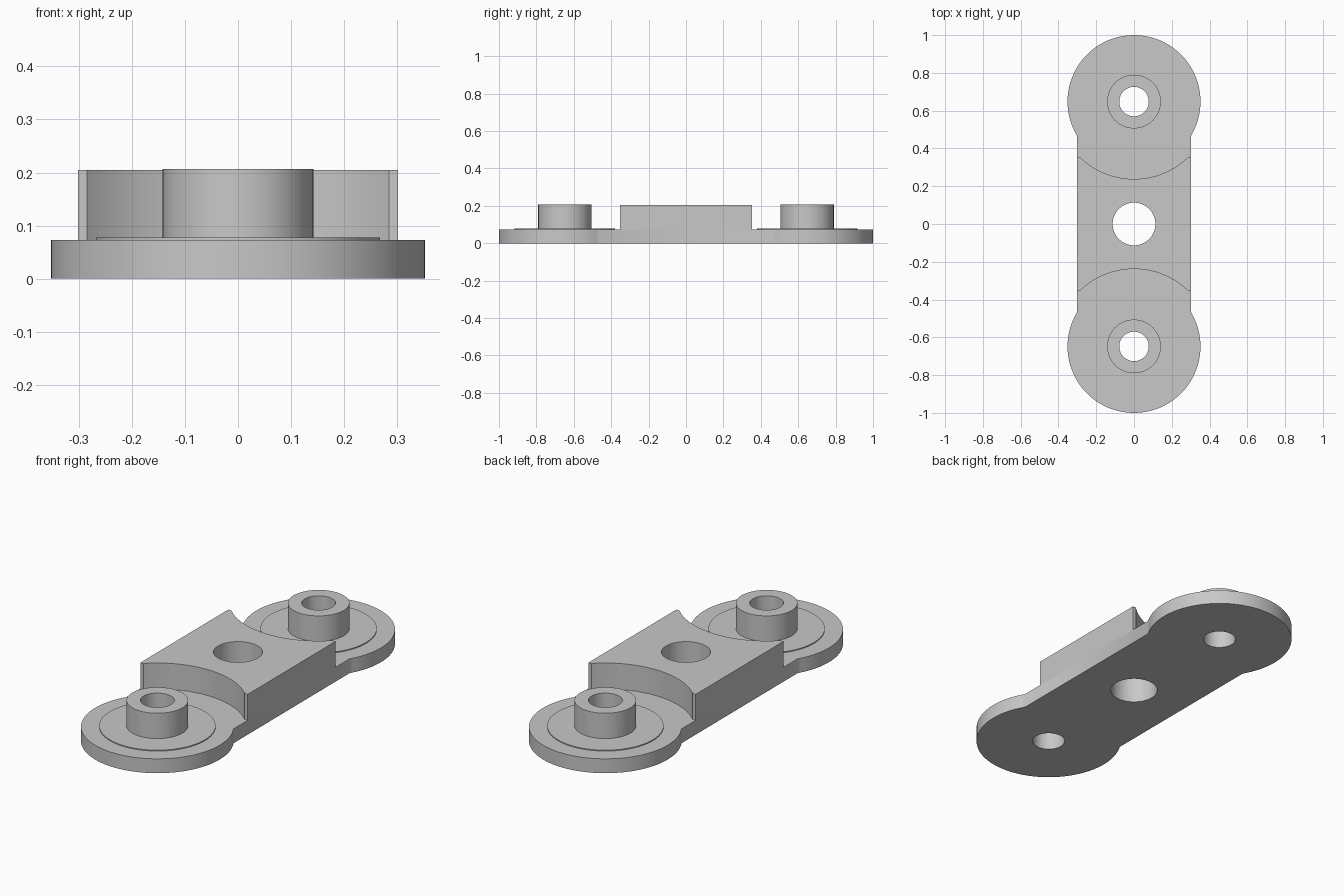
import bpy
import bmesh
from math import acos, asin, cos, sin, pi, radians, sqrt

cube = bpy.data.objects.get("Cube")
if cube:
    bpy.data.objects.remove(cube, do_unlink=True)

# Main dimensions
END_Y = 0.648
END_R = 0.352
HALF_W = 0.302
PIN_R = 0.078
CENTRE_R = 0.113
PLATE_Z = 0.073
STEP_Z = 0.078
TOP_Z = 0.205
BLOCK_Y = 0.353
RELIEF_R = 0.41

grey = bpy.data.materials.new("plain grey")
grey.use_nodes = True
colour = (0.58, 0.58, 0.58, 1)
grey.diffuse_color = colour
grey.node_tree.nodes["Principled BSDF"].inputs["Base Color"].default_value = colour


def arc(cy, r, a0, a1, n):
    return [(r * cos(a0 + (a1 - a0) * i / n), cy + r * sin(a0 + (a1 - a0) * i / n))
            for i in range(n + 1)]


def circle(cy, r, n=64):
    return arc(cy, r, 0, 2 * pi, n)[:-1]


def turned(points):
    """Add the same points rotated half a turn, closing the outline."""
    return points + [(-x, -y) for x, y in points]


def prism(name, loops, z0, z1):
    """Extrude a flat outline, with any holes, between two heights."""
    curve = bpy.data.curves.new(name, "CURVE")
    curve.dimensions = "2D"
    curve.fill_mode = "BOTH"
    curve.extrude = (z1 - z0) / 2
    for loop in loops:
        spline = curve.splines.new("POLY")
        spline.points.add(len(loop) - 1)
        for point, (x, y) in zip(spline.points, loop):
            point.co = (x, y, 0, 1)
        spline.use_cyclic_u = True
    obj = bpy.data.objects.new(name, curve)
    bpy.context.collection.objects.link(obj)
    bpy.ops.object.select_all(action="DESELECT")
    obj.select_set(True)
    bpy.context.view_layer.objects.active = obj
    bpy.ops.object.convert(target="MESH")
    obj = bpy.context.view_layer.objects.active
    # Weld the caps to the walls and set the height
    bm = bmesh.new()
    bm.from_mesh(obj.data)
    bmesh.ops.remove_doubles(bm, verts=bm.verts, dist=1e-5)
    bmesh.ops.recalc_face_normals(bm, faces=bm.faces)
    bmesh.ops.translate(bm, verts=bm.verts, vec=(0, 0, (z0 + z1) / 2))
    bm.to_mesh(obj.data)
    bm.free()
    obj.data.materials.clear()
    obj.data.materials.append(grey)
    bpy.ops.object.shade_smooth_by_angle(angle=radians(30))
    return obj


# Base plate: straight bar with round ends and three through holes
neck = acos(HALF_W / END_R)
outline = turned(arc(END_Y, END_R, -neck, pi + neck, 96))
prism("base_plate",
      [outline, circle(0, CENTRE_R), circle(END_Y, PIN_R), circle(-END_Y, PIN_R)],
      0, PLATE_Z)

# Centre block: concave reliefs around both round ends
half = asin((END_Y - BLOCK_Y) / RELIEF_R)
relief = arc(END_Y, RELIEF_R, -half, -pi + half, 48)
block = turned([(HALF_W, BLOCK_Y)] + relief + [(-HALF_W, BLOCK_Y)])
prism("centre_block", [block, circle(0, CENTRE_R)], PLATE_Z, TOP_Z)

# Raised seat and hollow boss at each end
for side, y in (("front", -END_Y), ("back", END_Y)):
    prism(side + "_seat", [circle(y, 0.268, 96), circle(y, PIN_R)], PLATE_Z, STEP_Z)
    prism(side + "_boss", [circle(y, 0.142), circle(y, PIN_R)], STEP_Z, TOP_Z + 0.002)
